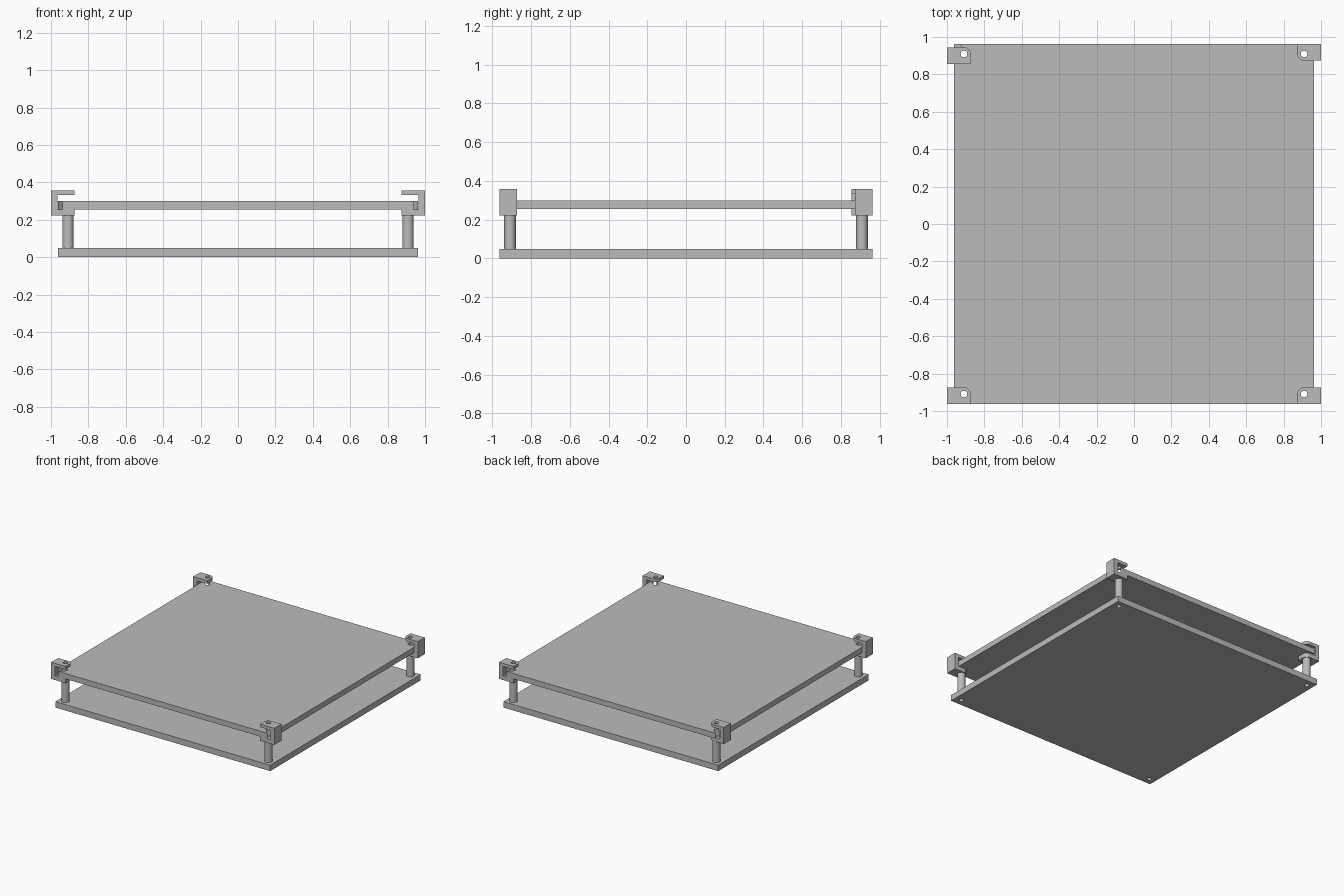
import bpy, bmesh, math
from mathutils import Matrix, Vector

cube = bpy.data.objects.get("Cube")
if cube:
    bpy.data.objects.remove(cube, do_unlink=True)

grey = bpy.data.materials.new("plain grey")
grey.use_nodes = True
colour = (0.5, 0.5, 0.5, 1)
grey.diffuse_color = colour
grey.node_tree.nodes["Principled BSDF"].inputs["Base Color"].default_value = colour

HALF = 0.963      # half width of both boards
HOLE = 0.909      # screw position on each axis
BORE = 0.0175     # screw hole radius
EDGE = 0.036      # bracket margin around the hole
BASE_TOP, FLOOR, BOARD_LOW, BOARD_TOP, LIP, TOP = 0.048, 0.222, 0.256, 0.3, 0.332, 0.357


def prism(name, outline, z0, z1):
    """Solid with a flat outline, extruded from z0 to z1."""
    bm = bmesh.new()
    face = bm.faces.new([bm.verts.new((x, y, z0)) for x, y in outline])
    up = bmesh.ops.extrude_face_region(bm, geom=[face])["geom"]
    verts = [v for v in up if isinstance(v, bmesh.types.BMVert)]
    bmesh.ops.translate(bm, verts=verts, vec=(0, 0, z1 - z0))
    bmesh.ops.recalc_face_normals(bm, faces=bm.faces)
    mesh = bpy.data.meshes.new(name)
    bm.to_mesh(mesh)
    bm.free()
    mesh.materials.append(grey)
    obj = bpy.data.objects.new(name, mesh)
    bpy.context.collection.objects.link(obj)
    return obj


def rect(x0, x1, y0, y1):
    return [(x0, y0), (x1, y0), (x1, y1), (x0, y1)]


def arc(x, y, r, start, end, n):
    """Points on an arc, angles in degrees."""
    angles = [math.radians(start + (end - start) * i / n) for i in range(n + 1)]
    return [(x + r * math.cos(a), y + r * math.sin(a)) for a in angles]


def circle(x, y, r):
    return arc(x, y, r, 0, 360, 32)[:-1]


def cut(obj, cutter):
    """Subtract the cutter, then discard it."""
    mod = obj.modifiers.new("cut", 'BOOLEAN')
    mod.operation, mod.solver, mod.object = 'DIFFERENCE', 'EXACT', cutter
    bpy.context.view_layer.objects.active = obj
    bpy.ops.object.modifier_apply(modifier=mod.name)
    bpy.data.objects.remove(cutter, do_unlink=True)


def smooth(obj):
    bpy.ops.object.select_all(action='DESELECT')
    obj.select_set(True)
    bpy.context.view_layer.objects.active = obj
    bpy.ops.object.shade_smooth_by_angle(angle=math.radians(30))


base = prism("base_board", rect(-HALF, HALF, -HALF, HALF), 0, BASE_TOP)
board = prism("upper_board", rect(-HALF, HALF, -HALF, HALF), BOARD_LOW, BOARD_TOP)

for side, sx in (("left", 1), ("right", -1)):
    for end, sy in (("front", -1), ("back", 1)):
        x, y = sx * HOLE, sy * HOLE

        # screw hole in the base, open diagonal slot in the upper board corner
        cut(base, prism("cutter", circle(x, y, BORE), -0.1, 0.1))
        heading = math.degrees(math.atan2(sy, sx))
        slot = arc(x, y, BORE, heading + 90, heading + 270, 16)
        out = Vector((sx, sy)) * 0.12
        slot += [(slot[-1][0] + out.x, slot[-1][1] + out.y),
                 (slot[0][0] + out.x, slot[0][1] + out.y)]
        cut(board, prism("cutter", slot, 0.2, 0.4))

        # hollow round spacer
        post = prism(f"spacer_{end}_{side}", circle(x, y, 0.03), BASE_TOP, FLOOR)
        cut(post, prism("cutter", circle(x, y, BORE), 0, 0.4))
        smooth(post)

        # C-shaped corner clamp; the back right one faces the same way as the front right
        turn = -1 if (side, end) == ("right", "back") else sy
        inner, outer = HOLE - EDGE, 1.0
        outline = [(outer - HOLE, -EDGE), (outer - HOLE, 0.054), (-EDGE, 0.054)]
        outline += arc(0, 0, EDGE, 180, 270, 10)
        outline = [(x + sx * u, y + turn * v) for u, v in outline]
        clamp = prism(f"clamp_{end}_{side}", outline, FLOOR, TOP)
        gap = sorted((sx * (inner - 0.1), sx * 0.965))
        cut(clamp, prism("cutter", rect(*gap, y - 0.2, y + 0.2), BOARD_LOW, LIP))
        cut(clamp, prism("cutter", circle(x, y, BORE), 0.1, 0.5))
        smooth(clamp)

smooth(base)
smooth(board)
